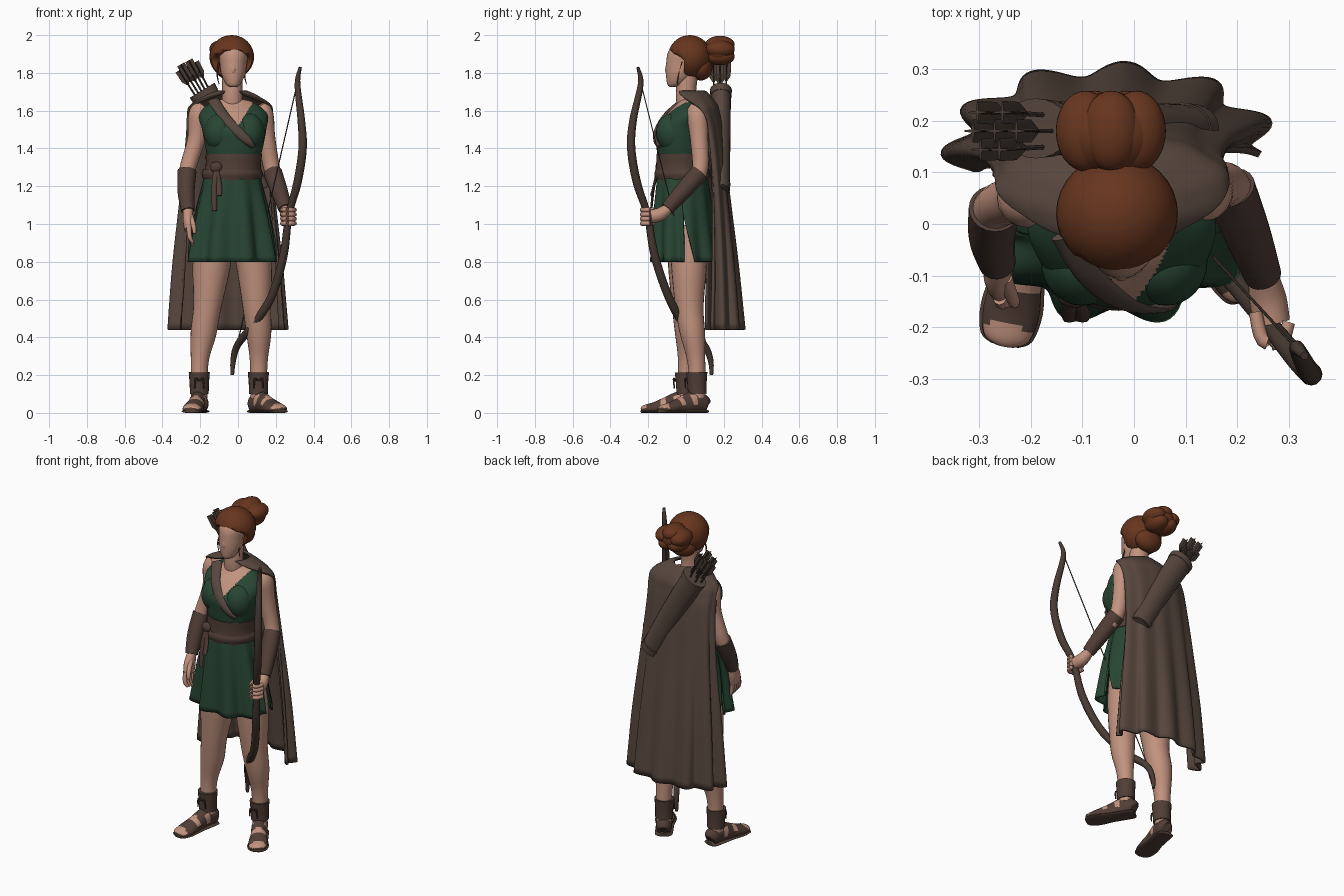
import bpy, bmesh, math
from mathutils import Vector

cube = bpy.data.objects.get("Cube")
if cube:
    bpy.data.objects.remove(cube, do_unlink=True)


def material(name, color):
    mat = bpy.data.materials.new(name)
    mat.use_nodes = True
    mat.diffuse_color = (*color, 1)
    bsdf = mat.node_tree.nodes["Principled BSDF"]
    bsdf.inputs["Base Color"].default_value = (*color, 1)
    bsdf.inputs["Roughness"].default_value = 0.9
    return mat


skin = material("skin", (.54, .29, .21))
hair = material("auburn hair", (.135, .036, .013))
green = material("green cloth", (.021, .06, .033))
cloak_brown = material("cloak brown", (.095, .063, .048))
leather = material("leather", (.082, .048, .037))
dark = material("dark wood", (.065, .043, .033))


def finish(name, bm, mats, rule=None):
    bmesh.ops.recalc_face_normals(bm, faces=bm.faces)
    if rule:
        for face in bm.faces:
            face.material_index = rule(face.calc_center_median(), face.normal)
    mesh = bpy.data.meshes.new(name)
    bm.to_mesh(mesh)
    bm.free()
    obj = bpy.data.objects.new(name, mesh)
    bpy.context.collection.objects.link(obj)
    for mat in mats:
        mesh.materials.append(mat)
    bpy.ops.object.select_all(action="DESELECT")
    obj.select_set(True)
    bpy.context.view_layer.objects.active = obj
    bpy.ops.object.shade_smooth_by_angle(angle=math.radians(50))
    return obj


def spline(rows, steps):
    """Smooth interpolation through rows of numbers."""
    out = []
    for i in range(len(rows) - 1):
        a, b, c, d = (rows[min(max(i + j, 0), len(rows) - 1)] for j in (-1, 0, 1, 2))
        for s in range(steps):
            t = s / steps
            out.append([q + t * (r - p + t * (2*p - 5*q + 4*r - s_ + t * (3*(q - r) + s_ - p))) / 2
                        for p, q, r, s_ in zip(a, b, c, d)])
    return out + [list(rows[-1])]


def skin_rows(bm, loops, closed):
    for a, b in zip(loops, loops[1:]):
        for j in range(len(a) if closed else len(a) - 1):
            k = (j + 1) % len(a)
            bm.faces.new((a[j], a[k], b[k], b[j]))


def tube(name, rows, mats, n=16, steps=4, flat=False, rule=None, ground=False):
    """Loft of ellipses; each row is x, y, z, width radius and optional depth radius."""
    rows = spline([(*r, r[3]) if len(r) == 4 else r for r in rows], steps)
    bm = bmesh.new()
    loops = []
    for i, row in enumerate(rows):
        center = Vector(row[:3])
        tangent = Vector(rows[min(i + 1, len(rows) - 1)][:3]) - Vector(rows[max(i - 1, 0)][:3])
        tangent = Vector((0, 0, 1)) if flat else tangent.normalized()
        side = Vector((1, 0, 0))
        side = (side - tangent * side.dot(tangent)).normalized()
        up = tangent.cross(side)
        loop = []
        for j in range(n):
            a = math.tau * j / n
            p = center + side * row[3] * math.cos(a) + up * row[4] * math.sin(a)
            if ground:
                p.z = max(p.z, 0)
            loop.append(bm.verts.new(p))
        loops.append(loop)
    skin_rows(bm, loops, True)
    bm.faces.new(loops[0])
    bm.faces.new(loops[-1])
    return finish(name, bm, mats, rule)


def ball(name, center, radii, mat, shape=None):
    bm = bmesh.new()
    bmesh.ops.create_uvsphere(bm, u_segments=32, v_segments=20, radius=1)
    for v in bm.verts:
        v.co = Vector(c + r * p for c, r, p in zip(center, radii, v.co))
        if shape:
            shape(v.co)
    return finish(name, bm, [mat])


def drape(name, rows, mat, folds, phase, thick, n=72):
    """Open cloth; each row is z, centre x, y, radius x, y, start and end angle, fold depth."""
    bm = bmesh.new()
    loops = []
    for z, cx, cy, rx, ry, start, end, fold in spline(rows, 6):
        loop = []
        for j in range(n + 1):
            deg = start + (end - start) * j / n
            a = math.radians(deg)
            f = 1 + fold * math.cos(folds * math.radians(deg - phase))
            loop.append(bm.verts.new((cx + rx * f * math.cos(a), cy + ry * f * math.sin(a), z)))
        loops.append(loop)
    skin_rows(bm, loops, False)
    obj = finish(name, bm, [mat])
    shell = obj.modifiers.new("thickness", "SOLIDIFY")
    shell.thickness = thick
    shell.offset = 0


# Torso with a V neckline
tube("bodice", [(-.03, -.02, 1.18, .15, .13), (-.025, -.025, 1.3, .135, .12),
                (-.02, -.03, 1.42, .155, .128), (-.02, -.03, 1.5, .17, .13),
                (-.025, .005, 1.58, .18, .108), (-.03, .025, 1.64, .12, .07), (-.03, .02, 1.66, .06, .05)],
     [green, skin], 128, 20, True,
     lambda c, n: int(c.y < .03 and c.z > 1.51 + 1.6 * abs(c.x + .005)))
for side, x in (("right", -.1), ("left", .062)):
    ball(side + "_bust", (x, -.073, 1.485), (.08, .085, .1), green)

# Head, neck and hair
tube("neck", [(-.03, .03, 1.58, .065), (-.03, 0, 1.67, .054), (-.03, .01, 1.8, .055)], [skin])
tube("face", [(-.025, -.07, 1.725, .015, .015), (-.025, -.057, 1.74, .038, .042),
              (-.025, -.03, 1.79, .062, .076), (-.025, -.01, 1.85, .072, .095),
              (-.025, 0, 1.91, .076, .095), (-.03, .01, 1.96, .05, .07)], [skin], 32, 5, True)
tube("nose", [(-.025, -.092, 1.86, .008), (-.025, -.097, 1.815, .014), (-.025, -.09, 1.795, .011)], [skin], 12)


def hairline(p):
    p.y = max(p.y, -.01 - .12 * min(max((p.z - 1.875) / .06, 0), 1))


ball("hair_cap", (-.033, .02, 1.885), (.118, .115, .115), hair, hairline)
ball("nape_hair", (-.035, .08, 1.83), (.085, .06, .07), hair)
ball("bun", (-.045, .175, 1.915), (.098, .08, .072), hair)
for i in range(5):
    a = math.tau * i / 5 + .3
    ball("bun_lobe", (-.045 + .052 * math.cos(a), .18, 1.915 + .035 * math.sin(a)), (.057, .078, .046), hair)
for x in (-.1, .045):
    tube("loose_strand", [(x, -.02, 1.86, .005), (x - .01, -.04, 1.79, .004), (x, -.045, 1.74, .002)], [hair], 6)

# Belt, knot and hanging ends
tube("belt", [(-.03, -.02, 1.23, .15, .136), (-.028, -.022, 1.26, .155, .14),
              (-.025, -.025, 1.31, .146, .133), (-.022, -.025, 1.37, .15, .132)], [leather], 40, 4, True)
tube("belt_sash", [(-.03, -.02, 1.24, .155, .142), (-.03, -.02, 1.265, .162, .148),
                   (-.03, -.02, 1.29, .153, .14)], [leather], 40, 4, True)
ball("belt_knot", (-.115, -.14, 1.3), (.032, .022, .03), leather)
for x, z in ((-.125, 1.07), (-.1, 1.15)):
    tube("belt_end", [(-.115, -.145, 1.3, .012, .007), (x, -.17, 1.2, .015, .007), (x, -.185, z, .013, .006)], [leather], 8)

# Pleated skirt, split at both hips
top, mid = (1.25, -.03, -.02, .145, .13), (1.06, -.03, -.015, .19, .15)
hem = (.8, -.03, -.005, .238, .172)
drape("skirt_front", [(*top, 180, 360, .01), (*mid, 180, 360, .065), (*hem, 182, 358, .105)], green, 9, 249, .01)
drape("skirt_back", [(*top, 0, 180, 0), (*mid, 0, 180, .03), (*hem, 18, 162, .06)], green, 9, 90, .01)

# Cloak over the shoulders and down the back
drape("cloak", [(1.7, -.03, .03, .075, .07, -65, 245, 0), (1.675, -.035, .04, .135, .085, -45, 225, .01),
                (1.625, -.037, .06, .21, .102, -3, 188, .01), (1.57, -.042, .08, .222, .095, 12, 176, .015),
                (1.48, -.047, .11, .217, .08, 6, 190, .02), (1.2, -.05, .14, .235, .078, 0, 205, .045),
                (.8, -.048, .148, .272, .115, -3, 202, .075), (.44, -.045, .145, .295, .15, -4, 196, .095)],
      cloak_brown, 11, 85, .014, 110)
tube("chest_strap", [(-.13, -.02, 1.655, .032, .012), (-.08, -.105, 1.58, .028, .012), (-.01, -.155, 1.5, .026, .012),
                     (.05, -.16, 1.44, .022, .012), (.08, -.14, 1.41, .014, .01)], [cloak_brown], 12, 6)

# Arms with bracers
arms = {"right": [(-.18, .05, 1.625, .038), (-.205, .05, 1.58, .057), (-.22, .05, 1.45, .048),
                  (-.27, .03, 1.28, .042), (-.275, -.025, 1.17, .037), (-.265, -.075, 1.07, .028)],
        "left": [(.11, .055, 1.625, .038), (.13, .06, 1.58, .057), (.15, .07, 1.45, .048),
                 (.185, .07, 1.27, .042), (.22, -.02, 1.17, .037), (.25, -.1, 1.08, .028)]}
for side, points in arms.items():
    tube(side + "_arm", points, [skin], 20, 5)
    tube(side + "_bracer", [(x, y, z, r + .008) for x, y, z, r in points[3:]], [leather], 20, 5)

# Right hand hanging open
tube("right_palm", [(-.265, -.07, 1.08, .026), (-.264, -.095, 1.02, .028, .042),
                    (-.26, -.11, .97, .025, .042)], [skin])
for i in range(4):
    y = -.078 - .022 * i
    tube("right_finger", [(-.26, y, .985, .013), (-.255, y - .01, .93, .012),
                          (-.24, y - .003, .885 + .006 * i, .009)], [skin], 8)
tube("right_thumb", [(-.25, -.105, 1.04, .015), (-.235, -.145, .99, .013), (-.23, -.155, .95, .009)], [skin], 8)

# Left hand gripping the bow
tube("left_palm", [(.248, -.09, 1.085, .027), (.258, -.14, 1.05, .036), (.267, -.19, 1.04, .035)], [skin])
for i in range(4):
    z = 1.075 - .024 * i
    tube("left_finger", [(.235, -.17, z, .013), (.25, -.225, z, .014),
                         (.285, -.225, z, .014), (.3, -.19, z, .012)], [skin], 8)

# Bow and string
tube("bow", [(.33, -.255, 1.83, .008), (.315, -.24, 1.74, .015), (.335, -.28, 1.55, .02), (.342, -.29, 1.4, .022),
             (.315, -.26, 1.22, .022), (.27, -.205, 1.05, .019), (.24, -.165, .83, .022), (.175, -.09, .61, .022),
             (.075, -.005, .46, .022), (-.002, .095, .36, .019), (-.025, .13, .28, .015), (-.03, .135, .2, .009)],
     [dark], 12, 6)
tube("bow_string", [(.315, -.24, 1.75, .003), (-.025, .13, .27, .003)], [dark], 6, 1)

# Legs, sandals and ankle cuffs
legs = {"right": [(-.12, 0, .98, .1), (-.14, .005, .78, .1), (-.163, 0, .56, .074), (-.183, .01, .42, .068),
                  (-.203, .005, .27, .047), (-.205, 0, .08, .043)],
        "left": [(.055, .01, .98, .1), (.085, .015, .78, .094), (.1, .018, .56, .075), (.11, .035, .42, .066),
                 (.11, .055, .27, .047), (.108, .06, .08, .043)]}
toes = {"right": (-.25, -.235), "left": (.23, -.14)}
for side, points in legs.items():
    tube(side + "_leg", points, [skin], 24, 5)
    ax, ay = points[-1][:2]
    dx, dy = toes[side][0] - ax, toes[side][1] - ay
    profile = [(-.22, .04, .02, .03), (-.17, .045, .042, .05), (.1, .055, .045, .06), (.4, .038, .046, .05),
               (.7, .025, .055, .033), (.93, .018, .045, .024), (1, .015, .02, .014)]

    def straps(c, n, ax=ax, ay=ay, dx=dx, dy=dy):
        t = ((c.x - ax) * dx + (c.y - ay) * dy) / (dx * dx + dy * dy)
        return int(n.z > .25 and (.84 < t or .42 < t < .54) or .1 < t < .24 and n.z < .6 and c.z > .04)

    tube(side + "_sandal", [(ax + dx * t, ay + dy * t, z, w, h) for t, z, w, h in profile],
         [leather, skin], 24, 5, rule=straps, ground=True)
    tube(side + "_sole", [(ax + dx * t, ay + dy * t, .008, w + .006, .01) for t, z, w, h in profile],
         [leather], 16, 4, ground=True)
    tube(side + "_cuff", [(ax, ay, .1, .05), (ax, ay - .002, .15, .051), (ax, ay - .003, .215, .056)], [leather], 20)
    for sign in (-1, 1):
        tube(side + "_lace", [(ax, ay - .055, .17, .006), (ax + .02 * sign, ay - .065, .18, .006),
                              (ax + .025 * sign, ay - .062, .13, .004)], [dark], 6)

# Quiver slung across the back
tube("quiver", [(.108, .185, 1.185, .045, .035), (.103, .185, 1.195, .06, .046), (-.035, .185, 1.45, .066, .05),
                (-.185, .185, 1.7, .072, .053)], [cloak_brown], 24)
tube("quiver_rim", [(-.17, .185, 1.675, .075, .056), (-.19, .185, 1.708, .077, .058)], [cloak_brown], 24, 2)
tube("quiver_foot", [(.11, .185, 1.18, .062, .048), (.092, .185, 1.213, .065, .05)], [cloak_brown], 24, 2)

# Arrows with crossed feathers
axis = Vector((-.5, 0, .86))
for i in range(7):
    a = math.tau * i / 6
    spread = Vector((math.cos(a), math.sin(a), math.cos(a) * .5)) * (.035 if i < 6 else 0)
    start = Vector((-.18, .18, 1.68)) + spread
    tip = start + axis * (.18 + .012 * (i % 3)) + spread * .2
    tube("arrow_shaft", [(*start, .005), (*tip, .005)], [dark], 6, 1)
    for w, h in ((.022, .003), (.003, .022)):
        tube("arrow_feather", [(*start.lerp(tip, .5), w * .3, h * .3), (*start.lerp(tip, .65), w, h),
                               (*tip, w, h)], [dark], 8, 1)
